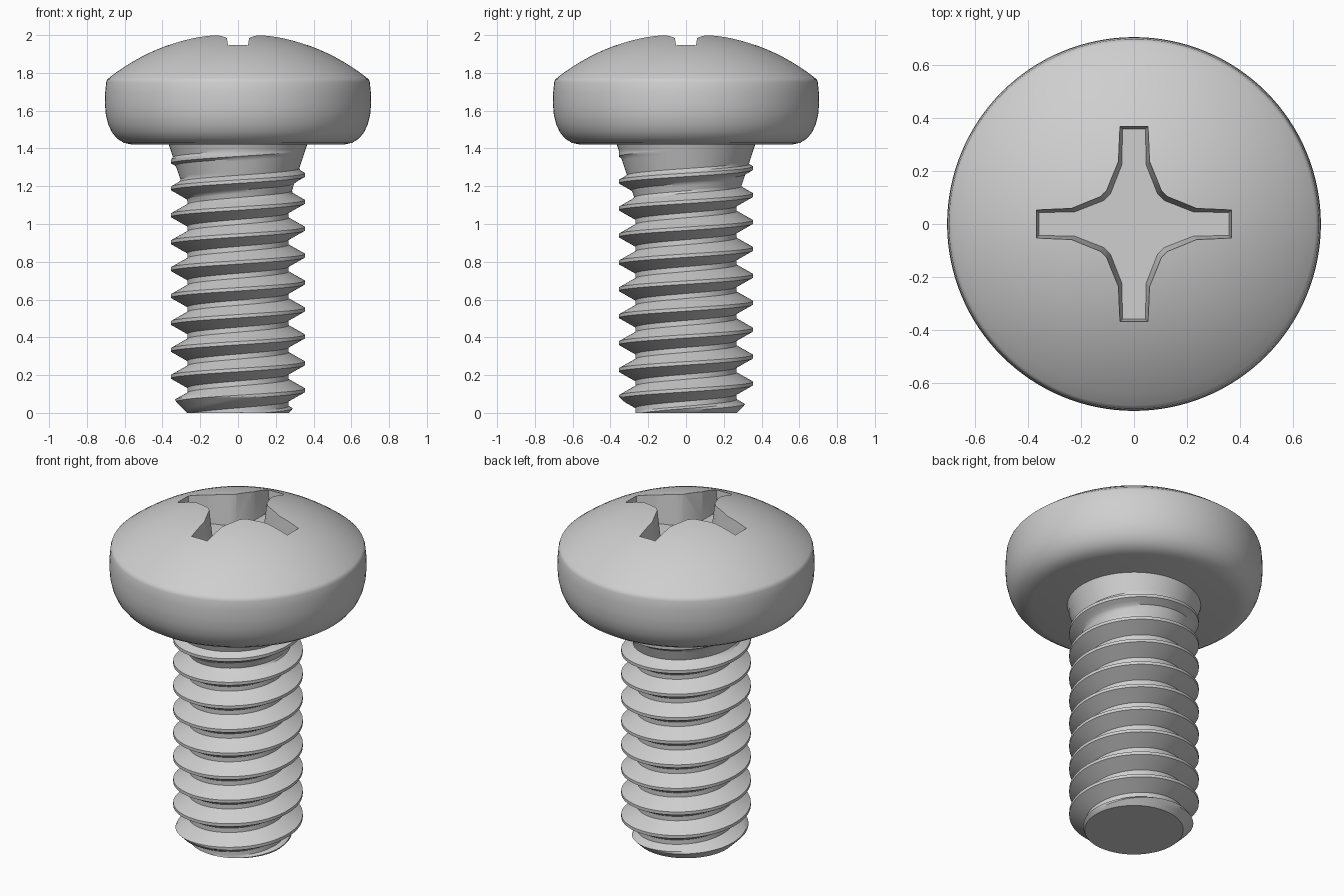
import bpy, bmesh
from math import sin, cos, pi, sqrt, radians, floor

if "Cube" in bpy.data.objects:
    bpy.data.objects.remove(bpy.data.objects["Cube"])

steel = bpy.data.materials.new("grey_steel")
steel.use_nodes = True
GREY = (0.62, 0.62, 0.62, 1)
steel.diffuse_color = GREY
steel.node_tree.nodes["Principled BSDF"].inputs["Base Color"].default_value = GREY


def make_object(name, bm):
    bmesh.ops.remove_doubles(bm, verts=bm.verts, dist=1e-5)
    bmesh.ops.recalc_face_normals(bm, faces=bm.faces)
    mesh = bpy.data.meshes.new(name)
    bm.to_mesh(mesh)
    bm.free()
    mesh.materials.append(steel)
    obj = bpy.data.objects.new(name, mesh)
    bpy.context.collection.objects.link(obj)
    return obj


def activate(obj):
    bpy.ops.object.select_all(action='DESELECT')
    obj.select_set(True)
    bpy.context.view_layer.objects.active = obj


def smooth(obj):
    activate(obj)
    bpy.ops.object.shade_smooth_by_angle(angle=radians(32))


# Pan head: spherical dome over a bulging, rounded side
DOME_R, DOME_Z = 1.1, 0.911
profile = [(0.685 * i / 16, DOME_Z + sqrt(DOME_R ** 2 - (0.685 * i / 16) ** 2)) for i in range(17)]
profile += [(0.693, 1.764), (0.698, 1.75), (0.703, 1.70), (0.705, 1.64), (0.70, 1.58), (0.688, 1.53),
            (0.668, 1.486), (0.64, 1.452), (0.605, 1.43), (0.56, 1.42), (0, 1.42)]
bm = bmesh.new()
verts = [bm.verts.new((r, 0, z)) for r, z in profile]
edges = [bm.edges.new(pair) for pair in zip(verts, verts[1:])]
bmesh.ops.spin(bm, geom=verts + edges, cent=(0, 0, 0), axis=(0, 0, 1), angle=2 * pi, steps=128)
head = make_object("head", bm)

# Cross recess with slightly drafted walls, cut into the head
quarter = [(0.37, -0.055), (0.37, 0.055), (0.235, 0.058), (0.125, 0.101), (0.101, 0.125), (0.058, 0.235)]


def cross_loop(bm, z, grow):
    loop = []
    for k in range(4):
        c, s = round(cos(k * pi / 2)), round(sin(k * pi / 2))
        for x, y in quarter:
            x, y = x + grow, y + (grow if y > 0 else -grow)
            loop.append(bm.verts.new((x * c - y * s, x * s + y * c, z)))
    return loop


bm = bmesh.new()
low, high = cross_loop(bm, 1.82, -0.012), cross_loop(bm, 2.1, 0.01)
bm.faces.new(low)
bm.faces.new(high)
for i in range(len(low)):
    j = (i + 1) % len(low)
    bm.faces.new((low[i], low[j], high[j], high[i]))
cutter = make_object("recess_cutter", bm)
cutter.hide_render = True
cut = head.modifiers.new("recess", 'BOOLEAN')
cut.operation, cut.solver, cut.object = 'DIFFERENCE', 'EXACT', cutter
activate(head)
bpy.ops.object.modifier_apply(modifier=cut.name)
bpy.data.objects.remove(cutter)
smooth(head)

# Threaded shank: right-hand helix on a core, flared neck, chamfered tip
PITCH, CREST_Z, ROOT, CREST = 0.1425, 0.12, 0.268, 0.355
FLAT, FLANK = 0.009, 0.049      # half crest width, flank height
TOP, STEPS, SUB, TURNS = 1.425, 96, 4, 12


def radius(turn, z):
    d = (z - CREST_Z) / PITCH - turn
    d = abs(d - floor(d + 0.5)) * PITCH
    t = min(max((d - FLAT) / FLANK, 0), 1)
    thread = CREST + (ROOT - CREST) * t
    neck = 0.30 + 0.33 * (z - 1.22)
    return min(max(thread, neck), 0.27 + z)


keys = [-FLAT - FLANK, -FLAT, FLAT, FLAT + FLANK, PITCH - FLAT - FLANK]
offsets = [a + (b - a) * i / SUB for a, b in zip(keys, keys[1:]) for i in range(SUB)]
bm = bmesh.new()
columns = []
for s in range(STEPS + 1):
    turn = s / STEPS
    column = []
    for k in range(-3, TURNS):
        for off in offsets:
            z = min(max(CREST_Z + (k + turn) * PITCH + off, 0), TOP)
            r = radius(turn, z)
            column.append(bm.verts.new((r * cos(2 * pi * turn), r * sin(2 * pi * turn), z)))
    columns.append(column)
for a, b in zip(columns, columns[1:]):
    for i in range(len(a) - 1):
        heights = [v.co.z for v in (a[i], b[i], b[i + 1], a[i + 1])]
        if max(heights) - min(heights) > 1e-6:
            bm.faces.new((a[i], b[i], b[i + 1], a[i + 1]))
bmesh.ops.remove_doubles(bm, verts=bm.verts, dist=1e-5)
bmesh.ops.delete(bm, geom=[v for v in bm.verts if not v.link_faces], context='VERTS')

# Flat tip
rim = [e for e in bm.edges if e.is_boundary and all(v.co.z < 1e-5 for v in e.verts)]
bmesh.ops.contextual_create(bm, geom=rim)
smooth(make_object("threaded_shank", bm))
